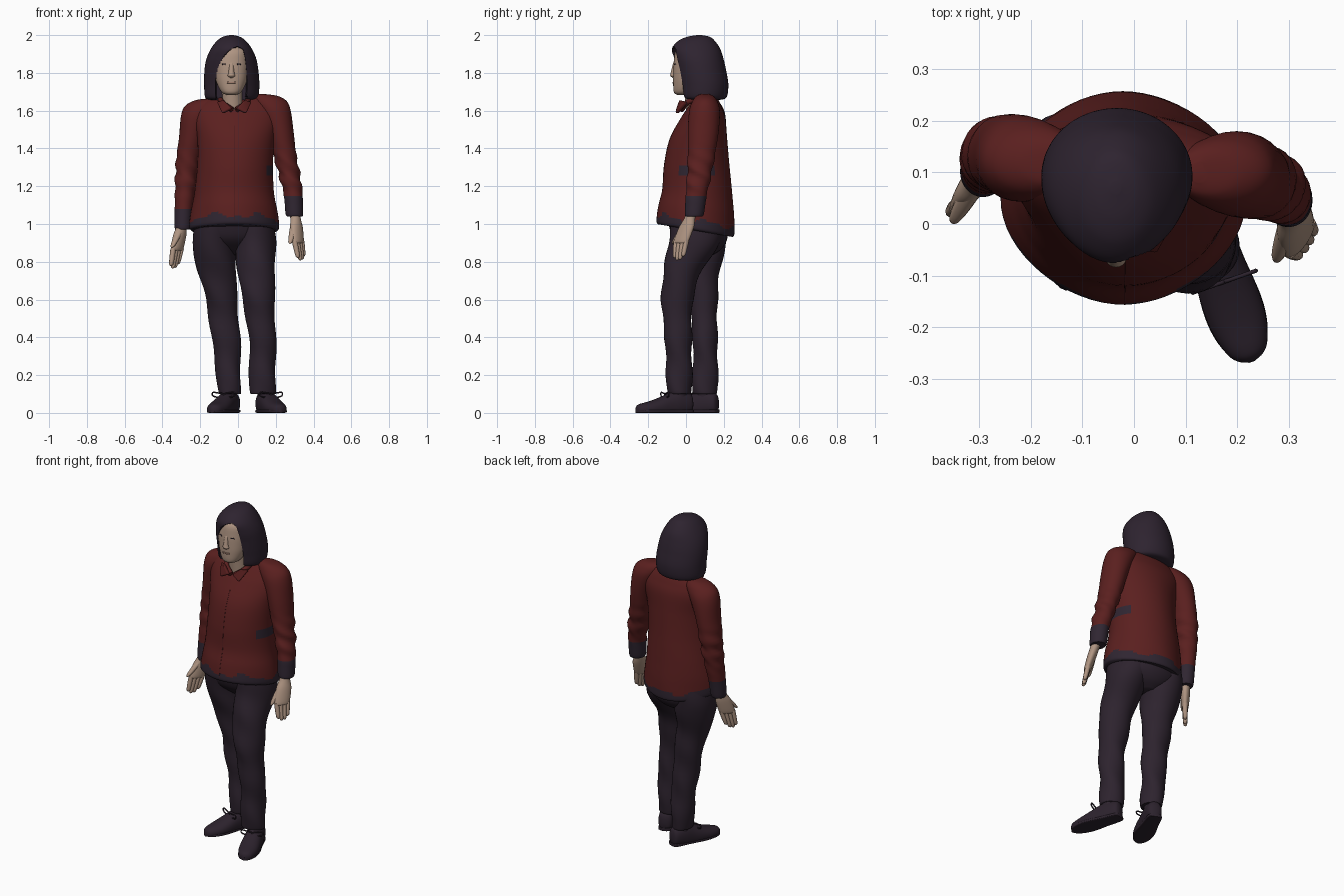
import bpy, math
from mathutils import Vector, Matrix

if "Cube" in bpy.data.objects:
    bpy.data.objects.remove(bpy.data.objects["Cube"], do_unlink=True)


def material(name, r, g, b):
    m = bpy.data.materials.new(name)
    m.diffuse_color = (r, g, b, 1)
    m.use_nodes = True
    m.node_tree.nodes["Principled BSDF"].inputs["Base Color"].default_value = (r, g, b, 1)
    return m


RED = material("jacket red", .103, .014, .0135)
DARK = material("dark trim", .029, .019, .031)
PANTS = material("trouser plum", .026, .0165, .027)
HAIR = material("hair plum", .027, .017, .029)
SHOE = material("shoe plum", .025, .016, .026)
SKIN = material("skin", .43, .30, .225)
LIP = material("lip", .34, .20, .15)
SEAM = material("seam dark red", .075, .012, .013)


def catmull(a, b, c, d, t):
    return [.5 * (2*q + (r - p)*t + (2*p - 5*q + 4*r - s)*t*t + (3*q - p - 3*r + s)*t**3)
            for p, q, r, s in zip(a, b, c, d)]


def loft(name, rings, mats, sides=32, steps=5, turn=0, power=2, shape=None, rule=None):
    """Skin elliptical rings (x, y, z, x radius, y radius) into a closed smooth body."""
    ext = [rings[0]] + list(rings) + [rings[-1]]
    path = []
    for i in range(len(rings) - 1):
        path += [catmull(*ext[i:i + 4], k / steps) for k in range(steps)]
    path.append(rings[-1])
    verts, faces = [], []
    for x, y, z, rx, ry in path:
        for k in range(sides):
            a = 2 * math.pi * k / sides
            c, s = math.cos(a), math.sin(a)
            u = rx * math.copysign(abs(c) ** (2 / power), c)
            v = ry * math.copysign(abs(s) ** (2 / power), s)
            p = Vector((x + u*math.cos(turn) - v*math.sin(turn),
                        y + u*math.sin(turn) + v*math.cos(turn), z))
            verts.append(shape(p, a) if shape else p)
    for i in range(len(path) - 1):
        for k in range(sides):
            n = (k + 1) % sides
            faces.append((i*sides + k, i*sides + n, (i + 1)*sides + n, (i + 1)*sides + k))
    last = (len(path) - 1) * sides
    faces += [tuple(reversed(range(sides))), tuple(range(last, last + sides))]
    if rings[0][2] > rings[-1][2]:
        faces = [tuple(reversed(f)) for f in faces]
    me = bpy.data.meshes.new(name)
    me.from_pydata(verts, [], faces)
    for m in mats:
        me.materials.append(m)
    if rule:
        for f in me.polygons:
            f.material_index = rule(f.center)
    ob = bpy.data.objects.new(name, me)
    bpy.context.collection.objects.link(ob)
    return ob


def cord(name, points, radius, mat, cyclic=False):
    cu = bpy.data.curves.new(name, "CURVE")
    cu.dimensions = "3D"
    cu.bevel_depth, cu.bevel_resolution, cu.resolution_u = radius, 2, 6
    cu.use_fill_caps = True
    sp = cu.splines.new("BEZIER")
    sp.bezier_points.add(len(points) - 1)
    for bp, p in zip(sp.bezier_points, points):
        bp.co = p
        bp.handle_left_type = bp.handle_right_type = "AUTO"
    sp.use_cyclic_u = cyclic
    cu.materials.append(mat)
    ob = bpy.data.objects.new(name, cu)
    bpy.context.collection.objects.link(ob)
    return ob


# Jacket body: hem hangs lower at the back, dark uneven hem band, small side patch
def jacket_shape(p, a):
    low = max(0, min(1, (1.25 - p.z) / .2))
    p.z -= .17 * (p.y - .05) * low
    p.x += .004 * math.sin(14 * p.z + 3 * a) * low
    return p


def jacket_rule(c):
    a = math.atan2(c.y - .05, c.x)
    hem = c.z + .17 * (c.y - .05) < 1.015 + .012 * math.sin(5 * a) + .006 * math.sin(11 * a)
    return int(hem or (c.x > .155 and abs(c.z - 1.28) < .022))


jacket = loft("jacket_body", [
    (-.02, .05, .965, .222, .198), (-.02, .05, .985, .234, .206), (-.02, .055, 1.07, .226, .2),
    (-.02, .06, 1.17, .211, .185), (-.015, .057, 1.31, .2, .173), (-.01, .066, 1.45, .205, .152),
    (-.01, .09, 1.56, .225, .118), (-.01, .1, 1.62, .215, .088), (-.005, .105, 1.66, .165, .065),
    (-.005, .108, 1.682, .1, .05), (-.005, .108, 1.69, .06, .04)],
    [RED, DARK], sides=64, steps=8, power=1.92, shape=jacket_shape, rule=jacket_rule)


# Sleeves with soft folds and dark cuffs, shoulders sloping out of the body
def folds(p, a):
    bend = max(0, 1 - abs(p.z - 1.27) / .16)
    p.x += .007 * bend * math.sin(75 * p.z + 2 * a)
    p.y += .005 * bend * math.cos(60 * p.z + a)
    return p


loft("left_sleeve", [
    (.125, .1, 1.688, .015, .02), (.145, .1, 1.678, .065, .045), (.168, .1, 1.65, .09, .066),
    (.193, .098, 1.6, .086, .081), (.222, .092, 1.5, .071, .082), (.245, .083, 1.38, .062, .073),
    (.272, .07, 1.26, .056, .064), (.292, .055, 1.16, .05, .056), (.298, .045, 1.06, .047, .051),
    (.3, .043, 1.04, .041, .045)],
    [RED, DARK], steps=8, shape=folds, rule=lambda c: int(c.z < 1.145))
loft("right_sleeve", [
    (-.14, .115, 1.665, .015, .02), (-.16, .118, 1.655, .065, .045), (-.188, .122, 1.625, .092, .068),
    (-.216, .126, 1.57, .086, .083), (-.244, .132, 1.46, .068, .08), (-.266, .135, 1.33, .062, .07),
    (-.278, .125, 1.2, .055, .062), (-.288, .11, 1.08, .047, .053), (-.292, .1, .99, .044, .048),
    (-.293, .098, .97, .038, .042)],
    [RED, DARK], steps=8, shape=folds, rule=lambda c: int(c.z < 1.08))


# Hands: palm, four fingers and thumb between key points
def hand(side, wrist, knuckle, tip, turn, thumb):
    w, k, t = Vector(wrist), Vector(knuckle), Vector(tip)
    m = w.lerp(k, .55)
    loft(side + "_palm", [(*w, .029, .03), (*w.lerp(k, .25), .026, .031), (*m, .026, .045),
                          (*k, .02, .046), (*k.lerp(t, .12), .012, .04)], [SKIN], sides=20, turn=turn)
    across = Vector((-math.sin(turn), math.cos(turn), 0))
    for i, reach in enumerate((.88, 1, .97, .8)):
        off = across * (i - 1.5) * .022
        a, b = k + off, k.lerp(t, reach) + off * .8
        loft(f"{side}_finger_{i + 1}", [(*a, .015, .014), (*a.lerp(b, .5), .014, .0135),
             (*a.lerp(b, .9), .011, .011), (*b, .003, .003)], [SKIN], sides=10, steps=3, turn=turn)
    a, b = w.lerp(k, .25), Vector(thumb)
    loft(side + "_thumb", [(*a, .02, .022), (*a.lerp(b, .5), .018, .019),
         (*a.lerp(b, .9), .012, .012), (*b, .003, .003)], [SKIN], sides=12, steps=3)


hand("left", (.3, .035, 1.07), (.318, -.025, .91), (.335, -.04, .808), -.6, (.275, -.07, .895))
hand("right", (-.293, .1, 1.02), (-.322, .06, .87), (-.34, .04, .765), -.7, (-.35, .005, .875))

# Trousers: hips and two legs in stride
loft("trouser_hips", [
    (-.02, .09, .835, .05, .05), (-.02, .09, .87, .13, .1), (-.021, .075, .93, .205, .145),
    (-.02, .06, 1.03, .2, .16)], [PANTS], sides=40)


def creases(p, a):
    p.x += .004 * math.sin(22 * p.z + 2 * a)
    p.y += .004 * math.sin(31 * p.z + a)
    return p


loft("left_trouser_leg", [
    (.13, -.035, .1, .064, .062), (.13, -.035, .12, .07, .067), (.13, -.037, .25, .07, .069),
    (.128, -.042, .42, .072, .072), (.108, -.047, .6, .085, .084), (.097, -.015, .76, .1, .102),
    (.092, .045, .9, .108, .138), (.085, .06, 1, .1, .14)], [PANTS], shape=creases)
loft("right_trouser_leg", [
    (-.045, .1, .1, .055, .064), (-.046, .1, .12, .06, .069), (-.053, .103, .25, .067, .066),
    (-.066, .1, .42, .077, .066), (-.088, .09, .6, .082, .077), (-.112, .08, .76, .103, .1),
    (-.127, .075, .9, .116, .14), (-.12, .07, 1, .112, .145)], [PANTS], shape=creases)


# Shoes: lofted heel to toe, laid along the foot and flattened underneath
def shoe(side, heel, toe):
    h, t = Vector((*heel, 0)), Vector((*toe, 0))
    ahead, up = (t - h).normalized(), Vector((0, 0, 1))
    across = up.cross(ahead)
    frame = Matrix((across, up, ahead)).transposed()

    def lay(p, a):
        q = h + frame @ p
        q.z = max(q.z, .008)
        return q
    loft(side + "_shoe", [
        (0, .045, -.003, .018, .03), (0, .05, .012, .039, .055), (0, .05, .07, .049, .072),
        (0, .04, .12, .052, .068), (0, .03, .18, .057, .052), (0, .022, .235, .055, .04),
        (0, .018, .285, .041, .031), (0, .016, .305, .025, .023), (0, .015, .313, .006, .008)],
        [SHOE], power=2.2, shape=lay)
    # Sole slab
    loft(side + "_sole", [
        (0, .009, -.005, .018, .009), (0, .009, .012, .04, .009), (0, .009, .1, .048, .009),
        (0, .009, .19, .058, .009), (0, .009, .25, .053, .009), (0, .009, .295, .034, .009),
        (0, .009, .314, .006, .009)], [SHOE], power=5, shape=lambda p, a: h + frame @ p)
    # Ankle and bow
    loft(side + "_ankle", [(*(h + ahead * .07 + up * .06).to_tuple(), .043, .045),
                           (*(h + ahead * .07 + up * .16).to_tuple(), .045, .048)], [SHOE], sides=20)
    knot = h + ahead * .15 + up * .09
    for s in (-1, 1):
        cord(side + "_lace", [knot, knot + across * s * .035 + up * .016,
             knot + across * s * .065 + up * .012, knot + across * s * .03 - up * .008], .004, SHOE, True)


shoe("left", (.125, .03), (.227, -.262))
shoe("right", (-.02, .165), (-.135, -.12))

# Neck and head
loft("neck", [(-.03, .06, 1.56, .06, .055), (-.03, .05, 1.63, .054, .052),
              (-.033, .04, 1.74, .055, .055)], [SKIN])
head = loft("head", [
    (-.035, -.02, 1.683, .022, .025), (-.035, -.012, 1.698, .052, .052), (-.035, .01, 1.75, .079, .078),
    (-.035, .02, 1.8, .089, .088), (-.035, .025, 1.86, .092, .09), (-.03, .033, 1.92, .082, .084),
    (-.03, .045, 1.96, .04, .04)], [SKIN], sides=48, power=2.15)
loft("nose", [(-.035, -.063, 1.774, .008, .008), (-.035, -.066, 1.785, .02, .017),
              (-.035, -.064, 1.8, .016, .017), (-.035, -.056, 1.85, .012, .012),
              (-.035, -.05, 1.865, .008, .006)], [SKIN], sides=20)


# Painted face details follow the head's surface
def on_surface(ob, x, z, lift=-.001):
    hit, p, n, _ = ob.ray_cast(Vector((x, -1, z)), Vector((0, 1, 0)))
    return p + n * lift


bpy.context.view_layer.update()
for s, side in ((-1, "right"), (1, "left")):
    ex = -.035 + s * .04
    cord(side + "_eye", [on_surface(head, ex + d, 1.845 + e) for d, e in
                         ((-.01, 0), (0, .002), (.01, 0))], .0035, DARK)
cord("lips", [on_surface(head, -.035 + d, 1.748 + e) for d, e in
              ((-.022, .001), (0, 0), (.022, .001))], .005, LIP)


# Bob hair with an arched opening for the face
def part_hair(p, a):
    rise = max(0, (p.z - 1.74) / .195)
    mid = -.036 + .034 * rise * rise
    if p.y < .05 and rise < 1 and abs(p.x - mid) < .08 * math.sqrt(1 - rise * rise):
        p.y = max(p.y, .03)
    return p


loft("bob_hair", [
    (-.035, .09, 1.657, .11, .09), (-.034, .093, 1.672, .14, .122), (-.033, .092, 1.74, .146, .132),
    (-.035, .078, 1.82, .142, .133), (-.035, .064, 1.88, .13, .133), (-.035, .053, 1.93, .107, .127),
    (-.035, .056, 1.97, .076, .096), (-.035, .066, 1.991, .045, .06), (-.035, .07, 2, .01, .012)],
    [HAIR], sides=128, steps=10, shape=part_hair)

# Collar roll, pointed collar flaps and front seam
for s, side in ((-1, "right"), (1, "left")):
    def at(x, y, z):
        return Vector((-.02 + s * x, y, z))
    cord(side + "_collar", [at(0, .12, 1.675), at(.065, .07, 1.668), at(.065, .01, 1.645),
                            at(.012, -.025, 1.605)], .015, RED)
    me = bpy.data.meshes.new(side + "_collar_flap")
    me.from_pydata([at(.01, -.04, 1.61), at(.055, -.03, 1.655), at(.09, .005, 1.645),
                    at(.062, -.05, 1.585)], [], [(0, 1, 2, 3)])
    me.materials.append(RED)
    flap = bpy.data.objects.new(side + "_collar_flap", me)
    bpy.context.collection.objects.link(flap)
    solid = flap.modifiers.new("thickness", "SOLIDIFY")
    solid.thickness, solid.offset = .022, 0
    soft = flap.modifiers.new("soft edges", "BEVEL")
    soft.width, soft.segments = .008, 3
cord("front_seam", [on_surface(jacket, -.018, 1.02 + .05 * i) for i in range(11)], .002, SEAM)

# Smooth shading with crisp hems
for ob in bpy.context.scene.objects:
    ob.select_set(ob.type == "MESH")
bpy.context.view_layer.objects.active = jacket
bpy.ops.object.shade_smooth_by_angle(angle=math.radians(50))
